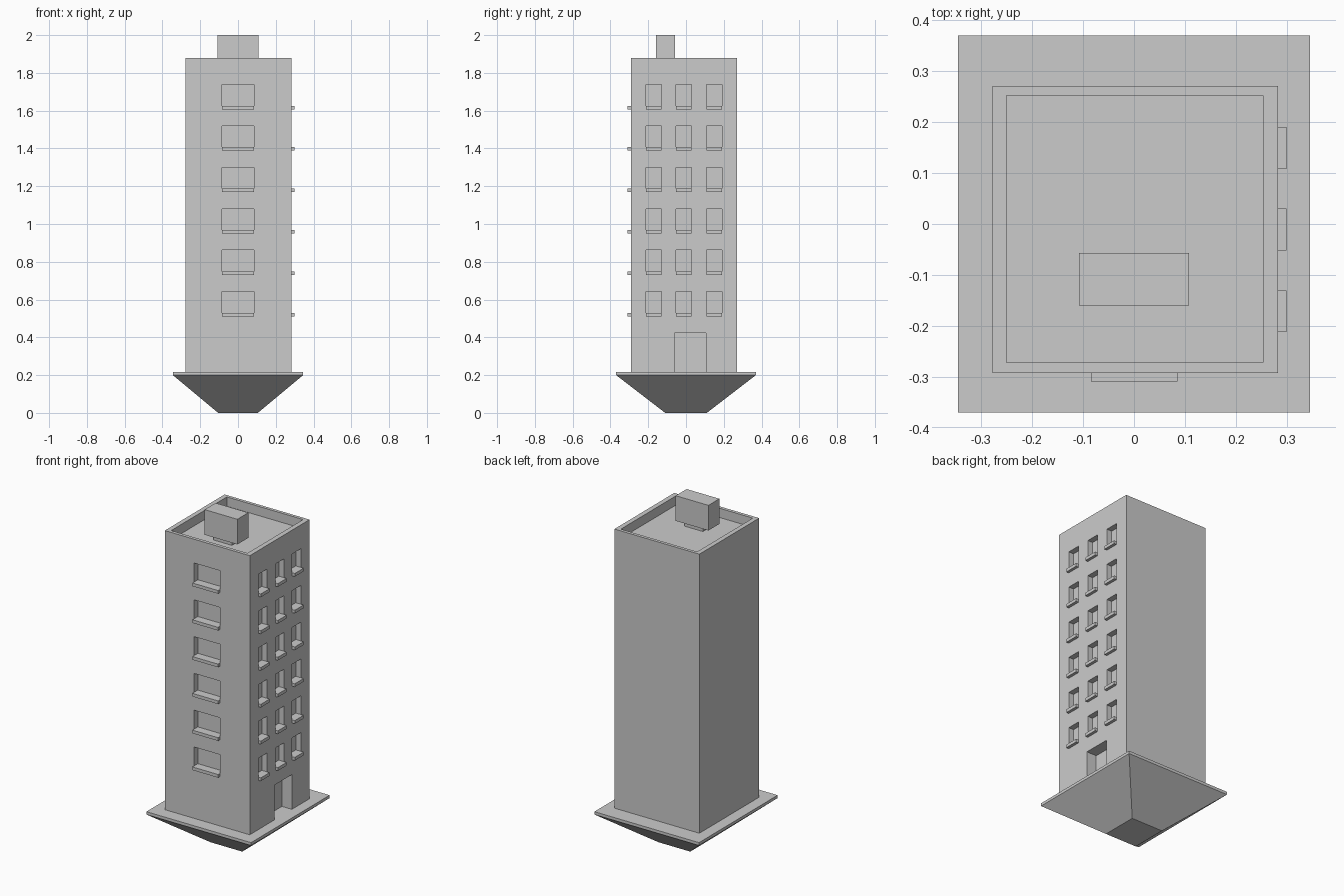
import bpy, bmesh
from mathutils import Matrix, Vector

if "Cube" in bpy.data.objects:
    bpy.data.objects.remove(bpy.data.objects["Cube"])

# Tower bounds
X0, X1, Y0, Y1, Z0, Z1 = -0.278, 0.282, -0.292, 0.271, 0.21, 1.88
DEPTH, SILL_OUT = 0.034, 0.017


def add_box(bm, x0, x1, y0, y1, z0, z1):
    centre = Vector(((x0 + x1) / 2, (y0 + y1) / 2, (z0 + z1) / 2))
    size = Vector((x1 - x0, y1 - y0, z1 - z0))
    mat = Matrix.Translation(centre) @ Matrix.Diagonal(size.to_4d())
    return bmesh.ops.create_cube(bm, size=1, matrix=mat)["verts"]


def make_object(name, bm):
    mesh = bpy.data.meshes.new(name)
    bm.to_mesh(mesh)
    bm.free()
    obj = bpy.data.objects.new(name, mesh)
    bpy.context.collection.objects.link(obj)
    return obj


def boxes(name, dims):
    bm = bmesh.new()
    for d in dims:
        add_box(bm, *d)
    return make_object(name, bm)


# Ground slab and the tapered base beneath it
bm = bmesh.new()
verts = add_box(bm, -0.345, 0.345, -0.37, 0.37, 0.2, 0.217)
bottom = [f for f in bm.faces if f.normal.z < -0.9]
new = bmesh.ops.extrude_face_region(bm, geom=bottom)["geom"]
for v in new:
    if isinstance(v, bmesh.types.BMVert):
        v.co = ((0.105 if v.co.x > 0 else -0.105), (0.11 if v.co.y > 0 else -0.11), 0)
bmesh.ops.delete(bm, geom=[f for f in bottom if f.is_valid], context="FACES_ONLY")
bmesh.ops.recalc_face_normals(bm, faces=bm.faces)
make_object("ground_base", bm)

# Window and sill layout: one front column, three right columns, six rows
openings, sills_front, sills_right = [], [], []
for row in range(6):
    z = 0.511 + row * 0.2192
    top = z + 0.131
    openings.append((-0.084, 0.085, Y0 - 0.1, Y0 + DEPTH, z + 0.01, top))
    sills_front.append((-0.084, 0.085, Y0 - SILL_OUT, Y0 + DEPTH, z, z + 0.019))
    for col in range(3):
        y = -0.212 + col * 0.16
        openings.append((X1 - DEPTH, X1 + 0.1, y, y + 0.082, z + 0.01, top))
        sills_right.append((X1 - DEPTH, X1 + SILL_OUT, y, y + 0.082, z, z + 0.019))

# Doorway and sunken roof
openings.append((X1 - 0.066, X1 + 0.1, -0.06, 0.105, 0.217, 0.424))
openings.append((-0.25, 0.253, -0.272, 0.252, 1.825, 2.1))

# Tower with the openings cut out
tower = boxes("tower", [(X0, X1, Y0, Y1, Z0, Z1)])
cutter = boxes("opening_cutter", openings)
cutter.hide_render = True
mod = tower.modifiers.new("openings", "BOOLEAN")
mod.operation, mod.solver, mod.object = "DIFFERENCE", "EXACT", cutter
bpy.context.view_layer.objects.active = tower
bpy.ops.object.modifier_apply(modifier=mod.name)
bpy.data.objects.remove(cutter)

boxes("front_window_sills", sills_front)
boxes("right_window_sills", sills_right)

# Rooftop unit on a narrow stand
boxes("roof_unit", [(-0.108, 0.108, -0.16, -0.057, 1.85, 2.0)])
boxes("roof_unit_stand", [(-0.06, 0.06, -0.143, -0.073, 1.82, 1.855)])
